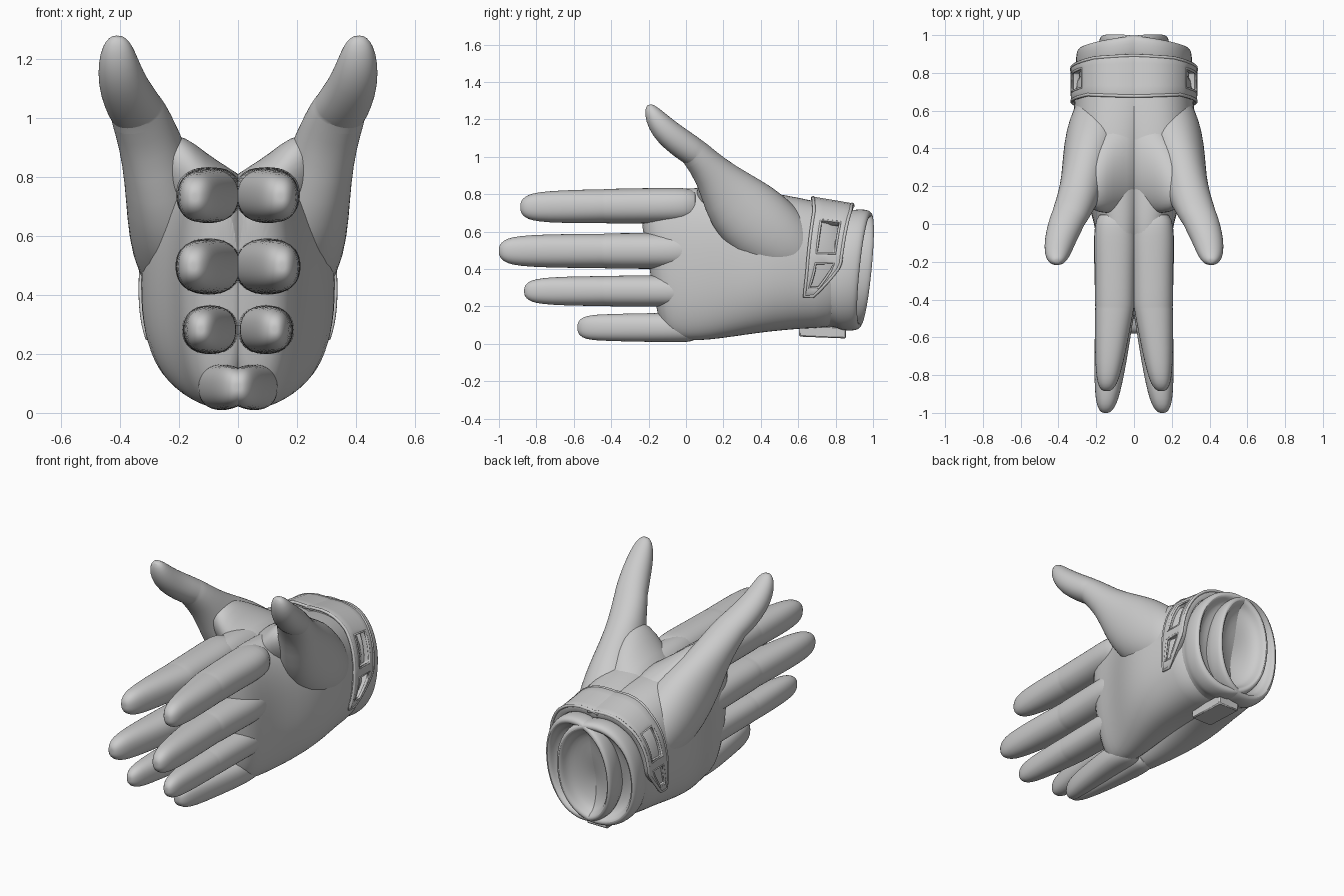
import bpy, bmesh, math
from mathutils import Vector

if "Cube" in bpy.data.objects:
    bpy.data.objects.remove(bpy.data.objects["Cube"])

grey = bpy.data.materials.new("glove_grey")
grey.diffuse_color = (0.6, 0.6, 0.6, 1)
grey.use_nodes = True
grey.node_tree.nodes["Principled BSDF"].inputs["Base Color"].default_value = grey.diffuse_color


def finish(name, bm, mirror=True, subsurf=1):
    bmesh.ops.recalc_face_normals(bm, faces=bm.faces)
    me = bpy.data.meshes.new(name)
    bm.to_mesh(me)
    bm.free()
    me.materials.append(grey)
    ob = bpy.data.objects.new(name, me)
    bpy.context.collection.objects.link(ob)
    if mirror:
        ob.modifiers.new("mirror", 'MIRROR').use_mirror_merge = False
    if subsurf:
        ob.modifiers.new("smooth", 'SUBSURF').levels = subsurf
    bpy.context.view_layer.objects.active = ob
    ob.select_set(True)
    bpy.ops.object.shade_smooth_by_angle(angle=math.radians(50))
    ob.select_set(False)
    return ob


def loft(name, rings, power=2.0, segs=24, caps=(True, True)):
    """Skin rounded rings given as (centre, half-axis u, half-axis v)."""
    bm = bmesh.new()
    loops = []
    p = 2 / power
    for c, u, v in rings:
        loop = []
        for i in range(segs):
            a = 2 * math.pi * i / segs
            ca, sa = math.cos(a), math.sin(a)
            loop.append(bm.verts.new(Vector(c)
                        + Vector(u) * math.copysign(abs(ca) ** p, ca)
                        + Vector(v) * math.copysign(abs(sa) ** p, sa)))
        loops.append(loop)
    for a, b in zip(loops, loops[1:]):
        for i in range(segs):
            j = (i + 1) % segs
            bm.faces.new((a[i], a[j], b[j], b[i]))
    for use, loop in zip(caps, (loops[0], loops[-1])):
        if use:
            mid = bm.verts.new(sum((w.co for w in loop), Vector()) / segs)
            for i in range(segs):
                bm.faces.new((loop[i], loop[(i + 1) % segs], mid))
    return finish(name, bm)


# Palm: y, inner x, outer x, bottom z, top z, forward lean of the knuckle line
palm = [(-0.20, 0.0, 0.10, 0.14, 0.72, 0.05), (-0.17, -0.03, 0.16, 0.07, 0.79, 0.05),
        (-0.10, -0.05, 0.195, 0.03, 0.82, 0.04), (0.0, -0.07, 0.21, 0.015, 0.835, 0.02),
        (0.12, -0.08, 0.245, 0.02, 0.835, 0), (0.25, -0.1, 0.30, 0.037, 0.825, 0),
        (0.4, -0.12, 0.335, 0.06, 0.815, 0), (0.55, -0.15, 0.327, 0.075, 0.795, 0),
        (0.68, -0.17, 0.312, 0.085, 0.765, 0), (0.84, -0.17, 0.30, 0.085, 0.735, 0)]
loft("palm", [(((a + b) / 2, y, (c + d) / 2), ((b - a) / 2, 0, 0), (0, -n, (d - c) / 2))
              for y, a, b, c, d, n in palm], 2.4, 32)

# Fingers: tip y, bottom z, top z, tip x, base x, half width
fingers = {"index_finger": (-0.885, 0.638, 0.825, 0.145, 0.1, 0.110),
           "middle_finger": (-1.0, 0.402, 0.592, 0.150, 0.1, 0.112),
           "ring_finger": (-0.865, 0.200, 0.365, 0.125, 0.095, 0.095),
           "little_finger": (-0.58, 0.010, 0.165, 0.006, 0.055, 0.08)}
base_y = 0.06
for name, (y0, z0, z1, x0, x1, w) in fingers.items():
    # Fraction of the length from the tip, scale; a small step marks the joint
    joint = (-0.44 - y0) / (base_y - y0)
    steps = [(0.0, 0.22), (0.010, 0.44), (0.04, 0.68), (0.10, 0.82), (0.22, 0.91)]
    if joint > 0.35:
        steps += [(joint - 0.01, 0.95), (joint, 0.935), (joint + 0.008, 0.965)]
    steps += [(0.70, 0.98), (0.82, 1.03), (0.92, 1.0), (1.0, 0.85)]
    rings = []
    for t, s in steps:
        wx = w * s * (0.66 + 0.34 * min(1, t / 0.45))
        cx = x0 + (x1 - x0) * min(1, t / 0.5)
        h = (z1 - z0) / 2 * min(1.02, s * 1.04)
        zc = (z0 + z1) / 2 + (0.01 if name == "index_finger" else 0) * t
        rings.append(((cx, y0 + (base_y - y0) * t, zc), (wx, 0, 0), (0, 0, h)))
    loft(name, rings, 2.3, 20)

# Thumb and its mound: x, y, z, half width, half thickness
thumb = [(0.408, -0.196, 1.278, 0.018, 0.014), (0.409, -0.192, 1.262, 0.040, 0.030),
         (0.409, -0.172, 1.22, 0.060, 0.052), (0.402, -0.13, 1.16, 0.075, 0.069),
         (0.386, -0.065, 1.10, 0.085, 0.077), (0.353, 0.02, 1.04, 0.094, 0.079),
         (0.346, 0.035, 1.03, 0.092, 0.076), (0.34, 0.045, 1.022, 0.097, 0.081),
         (0.30, 0.135, 0.925, 0.106, 0.097), (0.27, 0.22, 0.81, 0.118, 0.155),
         (0.235, 0.32, 0.70, 0.147, 0.20), (0.20, 0.43, 0.60, 0.170, 0.205),
         (0.16, 0.54, 0.52, 0.177, 0.19), (0.11, 0.63, 0.46, 0.17, 0.14)]
rings = []
for i, (x, y, z, ru, rv) in enumerate(thumb):
    a, b = thumb[max(0, i - 1)], thumb[min(len(thumb) - 1, i + 1)]
    t = Vector([b[k] - a[k] for k in range(3)]).normalized()
    u = Vector((1, 0, 0))
    u = (u - t * u.dot(t)).normalized()
    rings.append(((x, y, z), u * ru, t.cross(u) * rv))
loft("thumb", rings, 2.1, 28)

# Broad web rising from the centre line to the thumb
loft("thumb_web", [((-0.04, 0.34, 0.65), (0, 0.25, -0.02), (0, 0, 0.14)),
                   ((0.04, 0.335, 0.675), (0, 0.27, -0.03), (0, 0, 0.16)),
                   ((0.11, 0.32, 0.71), (0, 0.265, -0.06), (0, 0, 0.165)),
                   ((0.18, 0.29, 0.755), (0, 0.235, -0.09), (0, 0, 0.165)),
                   ((0.26, 0.25, 0.79), (0, 0.16, -0.08), (0, 0, 0.14))], 2, 24)

# Cuff with a thick rolled, tilted rim around a shallow hollow: y, scale
cuff = [(0.76, 0.93), (0.845, 0.96), (0.855, 1.0), (0.90, 1.015), (0.94, 1.005),
        (0.957, 0.97), (0.962, 0.92), (0.952, 0.87), (0.93, 0.84), (0.905, 0.78),
        (0.885, 0.60), (0.875, 0.3)]
loft("cuff", [((0.06, y, 0.395), (0.245 * s, -0.035 * s, 0), (0, 0.03, 0.322 * s))
              for y, s in cuff], 2.15, 32, (False, True))


# Wrist strap: wraps from the top to a pointed end low on the side
def lerp_table(table, v):
    for (a, p), (b, q) in zip(table, table[1:]):
        if a >= v >= b:
            return p + (q - p) * (a - v) / (a - b)
    return table[-1][1]


front_edge = [(110, 0.675), (50, 0.685), (0, 0.65), (-26, 0.632)]
back_edge = [(110, 0.895), (60, 0.88), (0, 0.825), (-26, 0.675)]
angles = [106, 97, 86, 77, 68, 59, 50, 45, 40, 32, 24, 16, 8, 6, 1, -2, -7, -12, -17, -21, -25]
fracs = [0, 0.24, 0.5, 0.80, 1]


def strap_point(deg, f, lift=0.0):
    a = math.radians(deg)
    y0, y1 = lerp_table(front_edge, deg), lerp_table(back_edge, deg)
    p = 2 / 2.3
    ca, sa = math.cos(a), math.sin(a)
    z = math.copysign(abs(sa) ** p, sa)
    x = math.copysign(abs(ca) ** p, ca)
    y = y0 + (y1 - y0) * f
    slope = (0.76 - y) * 0.17 * max(0, sa)
    return Vector((0.06 + (0.252 + lift) * x, y, 0.42 + (0.332 + lift) * z + slope))


bm = bmesh.new()
grid = [[bm.verts.new(strap_point(d, f)) for f in fracs] for d in angles]
for i in range(len(angles) - 1):
    mid = (angles[i] + angles[i + 1]) / 2
    window = 8 < mid < 40 or -17 < mid < 1
    for j in range(len(fracs) - 1):
        if not (window and j in (1, 2)):
            bm.faces.new((grid[i][j], grid[i + 1][j], grid[i + 1][j + 1], grid[i][j + 1]))
bmesh.ops.delete(bm, geom=[v for v in bm.verts if not v.link_faces], context='VERTS')
strap = finish("wrist_strap", bm, True, 0)
sol = strap.modifiers.new("thickness", 'SOLIDIFY')
sol.thickness, sol.offset = 0.045, 0
bev = strap.modifiers.new("soft_edges", 'BEVEL')
bev.width, bev.segments = 0.006, 2


# Piping around the strap edges and windows
def piping(name, pts, radius):
    cu = bpy.data.curves.new(name, 'CURVE')
    cu.dimensions, cu.bevel_depth, cu.bevel_resolution = '3D', radius, 2
    sp = cu.splines.new('POLY')
    sp.points.add(len(pts) - 1)
    for q, p in zip(sp.points, pts):
        q.co = (*p, 1)
    sp.use_cyclic_u = True
    cu.materials.append(grey)
    ob = bpy.data.objects.new(name, cu)
    bpy.context.collection.objects.link(ob)
    ob.modifiers.new("mirror", 'MIRROR').use_mirror_merge = False


piping("strap_edge", [strap_point(d, 0, 0.017) for d in angles]
       + [strap_point(d, 1, 0.017) for d in reversed(angles)], 0.009)
for name, hi, lo in (("upper_window_rim", 40, 8), ("lower_window_rim", 1, -17)):
    run = [hi + (lo - hi) * k / 4 for k in range(5)]
    piping(name, [strap_point(d, 0.24, 0.018) for d in run]
           + [strap_point(d, 0.8, 0.018) for d in reversed(run)], 0.007)

# Tab beneath the wrist
bm = bmesh.new()
bmesh.ops.create_cube(bm, size=1)
for v in bm.verts:
    v.co = Vector((v.co.x * 0.14, 0.73 + v.co.y * 0.25, 0.064 + v.co.z * 0.06 - v.co.y * 0.01))
tab = finish("strap_tab", bm, False, 0)
tab.modifiers.new("soft_edges", 'BEVEL').width = 0.006
